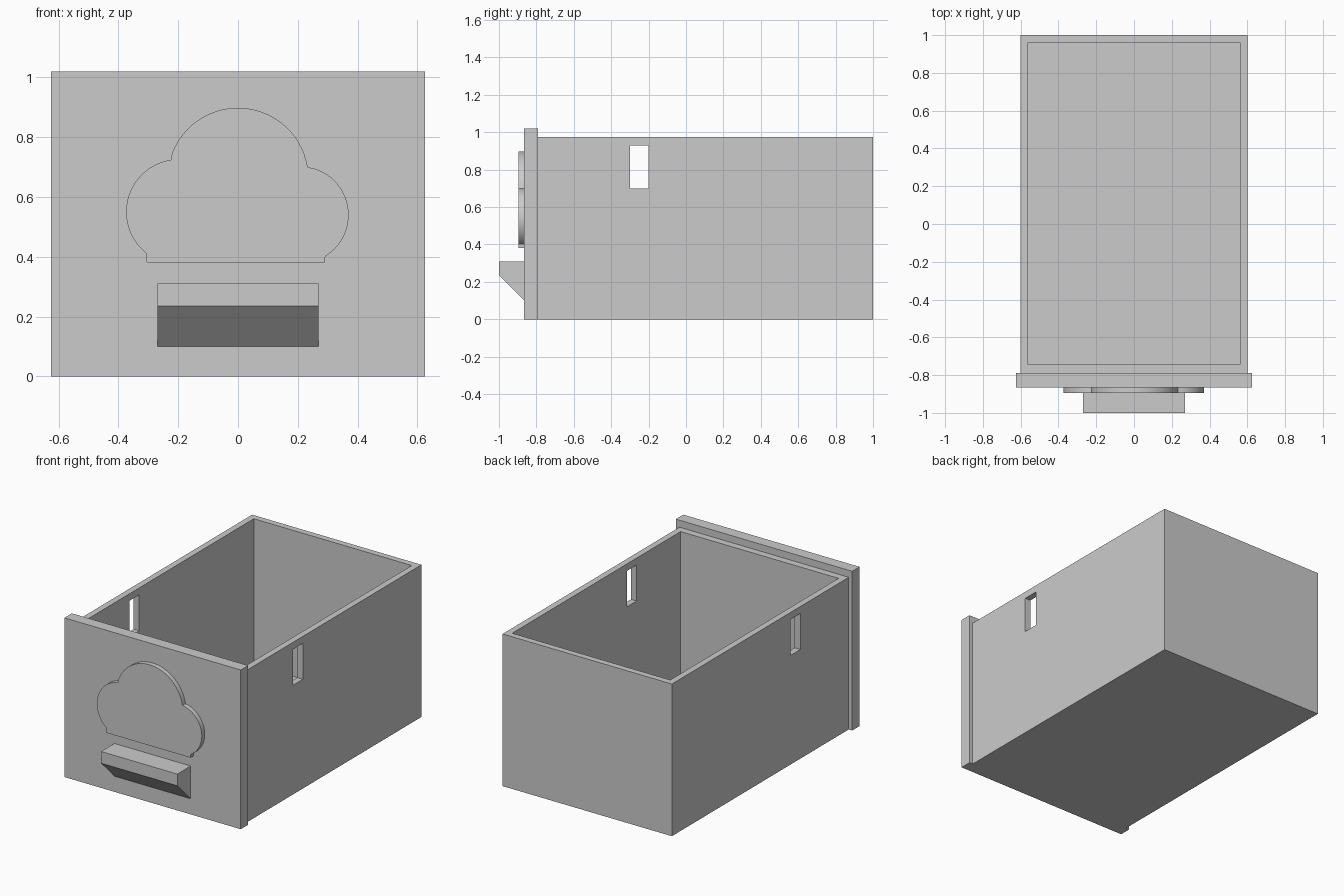
import bpy, bmesh
from math import radians, cos, sin, atan2

cube = bpy.data.objects.get("Cube")
if cube:
    bpy.data.objects.remove(cube, do_unlink=True)

grey = bpy.data.materials.new("plain grey")
grey.use_nodes = True
colour = (0.6, 0.6, 0.6, 1)
grey.diffuse_color = colour
grey.node_tree.nodes["Principled BSDF"].inputs["Base Color"].default_value = colour


def finish(name, bm):
    bmesh.ops.recalc_face_normals(bm, faces=bm.faces)
    mesh = bpy.data.meshes.new(name)
    bm.to_mesh(mesh)
    bm.free()
    mesh.materials.append(grey)
    ob = bpy.data.objects.new(name, mesh)
    bpy.context.collection.objects.link(ob)
    return ob


def box(name, x, y, z):
    """Box from three (low, high) ranges."""
    bm = bmesh.new()
    bmesh.ops.create_cube(bm, size=1)
    for v in bm.verts:
        v.co = [r[0] if c < 0 else r[1] for c, r in zip(v.co, (x, y, z))]
    return finish(name, bm)


def prism(name, points, step):
    """Closed outline swept along a vector."""
    bm = bmesh.new()
    face = bm.faces.new([bm.verts.new(p) for p in points])
    swept = bmesh.ops.extrude_face_region(bm, geom=[face])["geom"]
    moved = [g for g in swept if isinstance(g, bmesh.types.BMVert)]
    bmesh.ops.translate(bm, verts=moved, vec=step)
    return finish(name, bm)


def cut(target, cutter):
    mod = target.modifiers.new(cutter.name, "BOOLEAN")
    mod.operation = "DIFFERENCE"
    mod.solver = "EXACT"
    mod.object = cutter
    cutter.hide_render = True
    cutter.hide_set(True)


def arc(centre, radius, start, end, steps=28):
    """Clockwise arc in x and z between two points."""
    a = atan2(start[1] - centre[1], start[0] - centre[0])
    b = atan2(end[1] - centre[1], end[0] - centre[0])
    if b > a:
        b -= radians(360)
    angles = [a + (b - a) * i / steps for i in range(steps + 1)]
    return [(centre[0] + radius * cos(t), centre[1] + radius * sin(t)) for t in angles]


# Open drawer tray with a slot through both side walls
tray = box("drawer_tray", (-0.6, 0.6), (-0.79, 1), (0, 0.975))
cut(tray, box("tray_hollow_cutter", (-0.56, 0.56), (-0.745, 0.96), (0.04, 1.2)))
cut(tray, box("side_slot_cutter", (-0.8, 0.8), (-0.3, -0.2), (0.7, 0.93)))

# Front panel
box("front_panel", (-0.625, 0.625), (-0.865, -0.79), (0, 1.02))

# Pull handle with sloping underside
profile = [(-0.865, 0.31), (-1, 0.31), (-1, 0.235), (-0.865, 0.1)]
prism("pull_handle", [(-0.27, y, z) for y, z in profile], (0.54, 0, 0))

# Raised cloud: left, middle and right lobes over a flat base
base_left, dip_left = (-0.305, 0.415), (-0.225, 0.725)
dip_right, base_right = (0.237, 0.7), (0.29, 0.405)
outline = [(-0.305, 0.38)]
outline += arc((-0.198, 0.55), 0.176, base_left, dip_left)
outline += arc((0, 0.662), 0.236, dip_left, dip_right)[1:]
outline += arc((0.208, 0.54), 0.162, dip_right, base_right)[1:]
outline += [(0.29, 0.38)]
cloud = prism("cloud_relief", [(x, -0.865, z) for x, z in outline], (0, -0.03, 0))

bpy.ops.object.select_all(action="DESELECT")
cloud.select_set(True)
bpy.context.view_layer.objects.active = cloud
bpy.ops.object.shade_smooth_by_angle(angle=radians(25))
